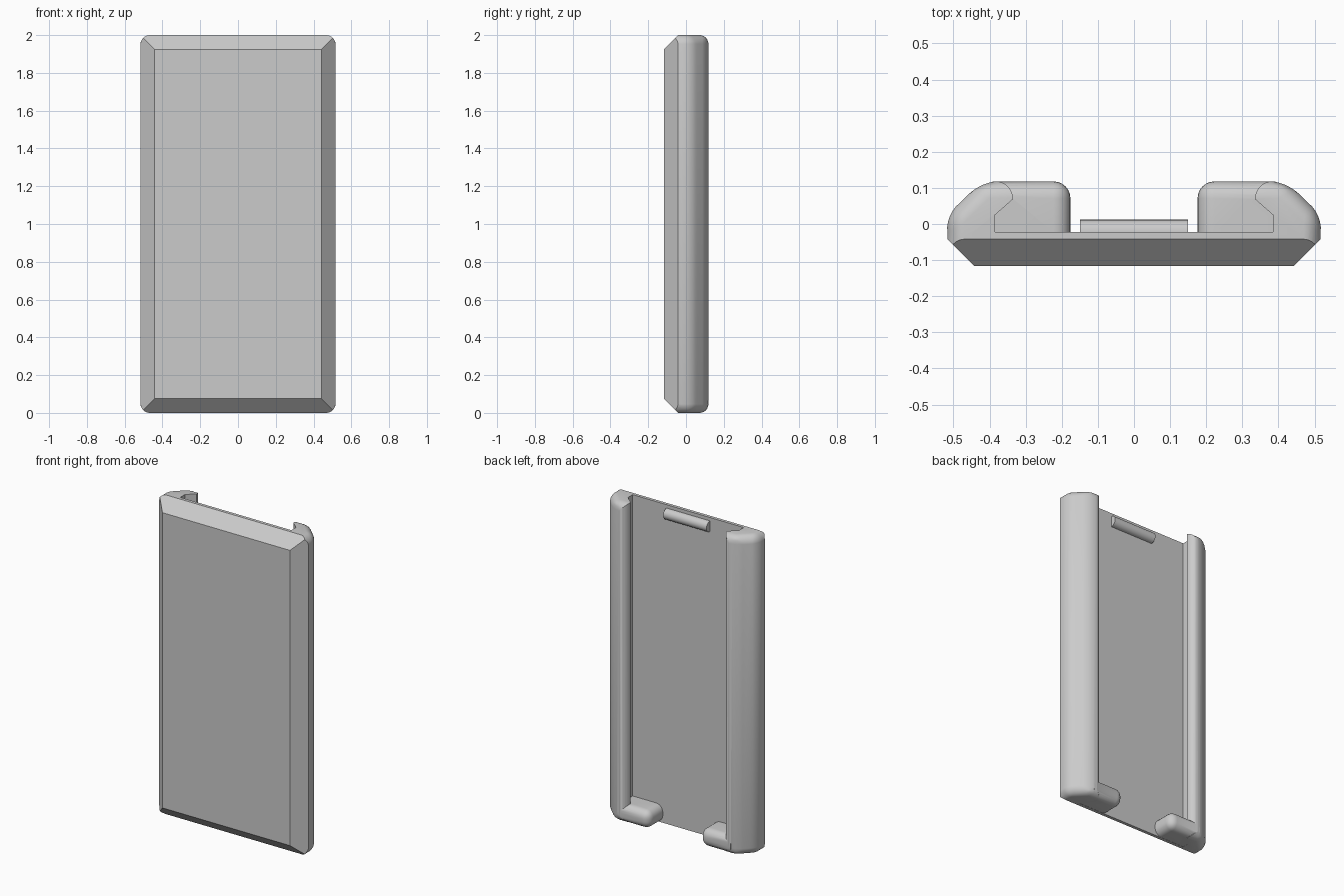
import bpy, bmesh, math

if "Cube" in bpy.data.objects:
    bpy.data.objects.remove(bpy.data.objects["Cube"])

R = 0.047          # fillet radius
W, BACK, FRONT = 0.517, 0.119, -0.117
FLOOR = -0.022     # inner face of the back plate

grey = bpy.data.materials.new("grey")
grey.diffuse_color = (0.6, 0.6, 0.6, 1)
grey.use_nodes = True
grey.node_tree.nodes["Principled BSDF"].inputs["Base Color"].default_value = grey.diffuse_color


def make(name, bm):
    bmesh.ops.recalc_face_normals(bm, faces=bm.faces)
    mesh = bpy.data.meshes.new(name)
    bm.to_mesh(mesh)
    bm.free()
    mesh.materials.append(grey)
    ob = bpy.data.objects.new(name, mesh)
    bpy.context.collection.objects.link(ob)
    return ob


def prism(profile, z0, z1):
    """Extrude an xy outline along z."""
    bm = bmesh.new()
    face = bm.faces.new([bm.verts.new((x, y, z0)) for x, y in profile])
    top = bmesh.ops.extrude_face_region(bm, geom=[face])["geom"]
    verts = [g for g in top if isinstance(g, bmesh.types.BMVert)]
    bmesh.ops.translate(bm, verts=verts, vec=(0, 0, z1 - z0))
    return bm


def fillet(bm, keep):
    """Round all edges except those where keep(vertex) holds at both ends."""
    edges = [e for e in bm.edges if not all(keep(v.co) for v in e.verts)]
    bmesh.ops.bevel(bm, geom=edges, offset=R, segments=6, profile=0.5,
                    affect='EDGES', clamp_overlap=True)


def combine(ob, other, operation):
    mod = ob.modifiers.new(operation.lower(), 'BOOLEAN')
    mod.operation, mod.object, mod.solver = operation, other, 'EXACT'
    bpy.context.view_layer.objects.active = ob
    bpy.ops.object.modifier_apply(modifier=mod.name)
    bpy.data.objects.remove(other)


# Case: rounded block with slanted back corners, overlong at the front
half = [(W, -0.3), (W, 0.025), (0.42, BACK)]
bm = prism(half + [(-x, y) for x, y in reversed(half)], 0, 2)
fillet(bm, lambda c: c.y < -0.29)
case = make("case", bm)

# Front chamfer: a frustum that widens at 45 degrees towards the back
bm = bmesh.new()
rings = []
for grow in (0, 0.4):
    w, h = W - 0.075 + grow, 0.925 + grow
    rings.append([bm.verts.new((sx * w, FRONT + grow, 1 + sz * h))
                  for sx, sz in ((-1, -1), (1, -1), (1, 1), (-1, 1))])
bm.faces.new(rings[0])
bm.faces.new(rings[1])
for i in range(4):
    j = (i + 1) % 4
    bm.faces.new((rings[0][i], rings[0][j], rings[1][j], rings[1][i]))
combine(case, make("front_chamfer", bm), 'INTERSECT')

# Channel with undercut side rails whose inner edges are rounded
side = [(0.385, FLOOR), (0.385, 0.025)]
for i in range(9):
    a = math.pi - i * math.pi / 16
    side.append((0.385 + 0.05 * math.cos(a), BACK - 0.05 + 0.05 * math.sin(a)))
side.append((0.385, 0.2))
bm = prism(side + [(-x, y) for x, y in reversed(side)], -0.2, 2.2)
combine(case, make("channel", bm), 'DIFFERENCE')

# Bottom lips: rounded stubs reaching inwards from the rails
for s in (1, -1):
    x0, x1, y0, y1 = 0.176, 0.392, FLOOR - 0.01, BACK - 0.001
    bm = prism([(s * x0, y0), (s * x1, y0), (s * x1, y1), (s * x0, y1)],
               0.001, 0.112)
    fillet(bm, lambda c: c.y < y0 + 0.001 or abs(c.x) > x1 - 0.001)
    combine(case, make("bottom_lip", bm), 'UNION')

# Retaining ridge near the top: half-round bar on the plate
r, n = 0.034, 12
bm = bmesh.new()
arc = [(math.sin(math.pi * i / n) * r, math.cos(math.pi * i / n) * r) for i in range(n + 1)]
arc = [(-0.005, -r), (-0.005, r)] + arc
face = bm.faces.new([bm.verts.new((-0.15, FLOOR + y, 1.945 + z)) for y, z in arc])
geom = bmesh.ops.extrude_face_region(bm, geom=[face])["geom"]
bmesh.ops.translate(bm, verts=[g for g in geom if isinstance(g, bmesh.types.BMVert)],
                    vec=(0.3, 0, 0))
ridge = make("top_ridge", bm)

# Smooth the fillets, keep the hard edges
for ob in (case, ridge):
    ob.select_set(True)
bpy.context.view_layer.objects.active = case
bpy.ops.object.shade_smooth_by_angle(angle=math.radians(30))
